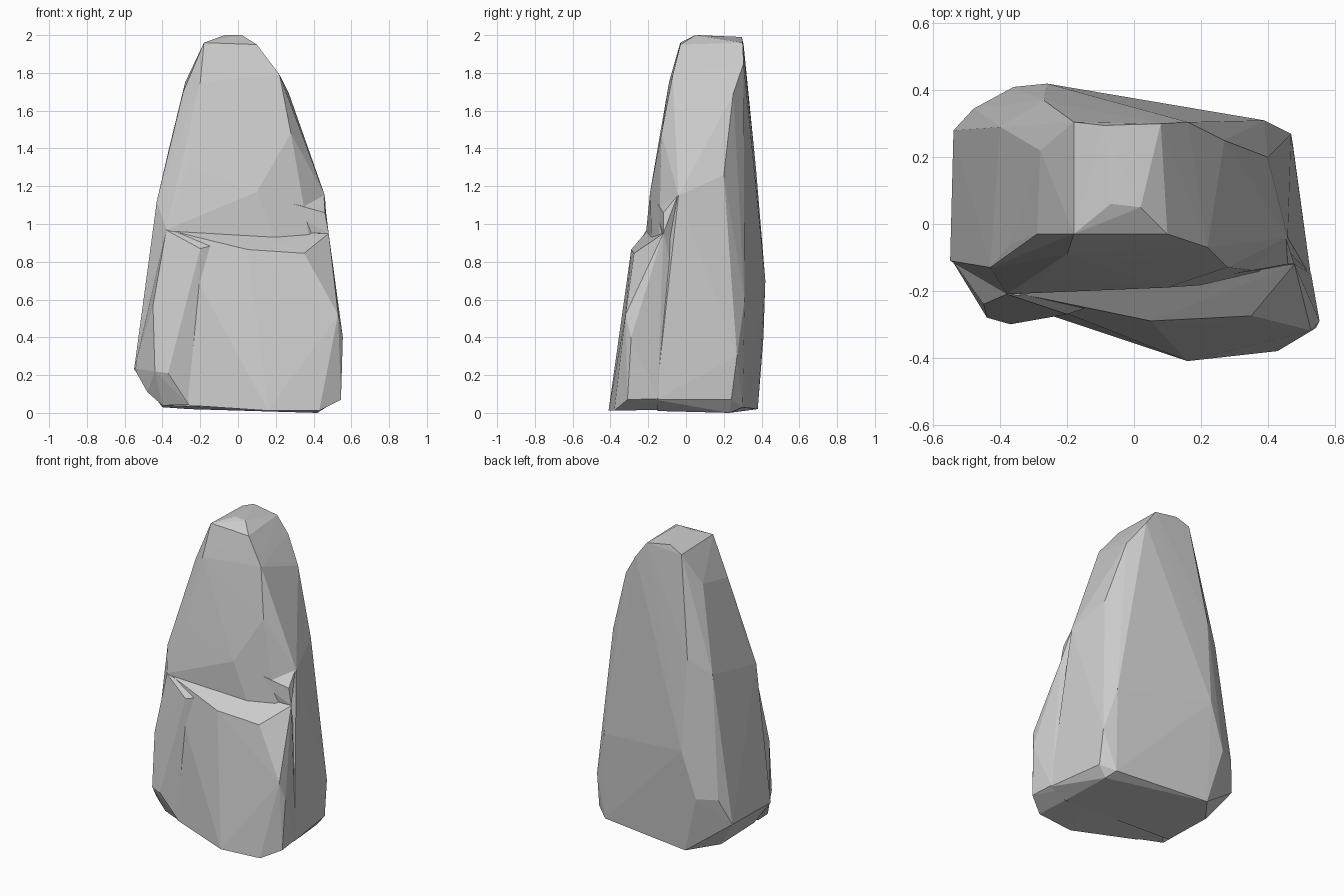
import bpy, bmesh


def hull(name, pts):
    """Faceted convex chunk of stone around a few corner points."""
    bm = bmesh.new()
    for p in pts:
        bm.verts.new(p)
    res = bmesh.ops.convex_hull(bm, input=bm.verts[:])
    loose = {e for e in res["geom_interior"] + res["geom_unused"]
             if isinstance(e, bmesh.types.BMVert)}
    bmesh.ops.delete(bm, geom=list(loose), context='VERTS')
    bmesh.ops.recalc_face_normals(bm, faces=bm.faces[:])
    me = bpy.data.meshes.new(name)
    bm.to_mesh(me)
    bm.free()
    ob = bpy.data.objects.new(name, me)
    bpy.context.collection.objects.link(ob)
    return ob


# main body: crown, sides, back and recessed front
rock = hull("standing_rock", [
    (-.18, -.03, 1.96), (.10, -.03, 1.95), (-.07, .06, 2), (.02, .05, 2),
    (-.09, .295, 1.99), (-.18, .305, 1.95), (.08, .30, 1.96),
    (.22, -.07, 1.79), (.16, .305, 1.85), (.27, .25, 1.69), (.28, -.13, 1.48),
    (.40, .20, 1.26), (.10, -.19, 1.17), (.46, -.04, 1.15),
    (-.28, .22, 1.75), (-.20, -.09, 1.75), (-.29, -.03, 1.70),
    (-.27, -.16, 1.31), (-.37, -.06, 1.38), (-.43, -.13, 1.12),
    (-.40, .29, 1.20), (-.27, .37, 1.30), (-.38, -.21, .97),
    (-.55, -.11, .23), (-.54, .28, .23), (-.48, .345, .40), (-.36, .41, .40),
    (-.26, .42, .70), (.39, .31, .60), (.47, .27, .30), (.475, .24, .07),
    (.53, -.16, .07), (.42, .23, 0), (.39, .30, .03), (-.26, .38, .02),
    (-.40, .20, .03), (-.40, -.15, .04), (.42, -.15, .01)])

# narrow shelf on the right at mid height
shelf = hull("mid_shelf", [
    (.10, -.185, 1.16), (.455, -.045, 1.15), (.46, -.12, 1.06),
    (.48, -.12, .95), (-.37, -.20, .97), (0, .1, 1.1), (.3, .1, .8),
    (-.2, 0, .8)])

# lower bulge, right of the crease
bulge = hull("lower_bulge_right", [
    (.48, -.12, .95), (-.36, -.205, .965), (-.08, -.235, .91), (.05, -.29, .865),
    (.35, -.275, .845), (.53, -.32, .52), (.555, -.29, .40), (.545, -.31, .07),
    (.43, -.38, .012), (.16, -.41, .012), (-.26, -.27, .04), (.53, -.15, .075),
    (.40, .1, .02), (-.2, .1, .05), (.3, .1, .8), (-.2, .1, .8)])

# lower bulge, left of the crease
left = hull("lower_bulge_left", [
    (-.38, -.21, .968), (-.08, -.23, .90), (-.20, -.27, .87), (-.45, -.24, .57),
    (-.44, -.28, .22), (-.37, -.30, .21), (-.26, -.265, .042), (-.40, -.20, .04),
    (-.48, -.18, .11), (-.55, -.10, .235), (-.1, .1, .06), (-.3, .1, .8),
    (.1, .1, .7)])

# fuse the chunks into one stone
bpy.context.view_layer.objects.active = rock
for part in (shelf, bulge, left):
    mod = rock.modifiers.new("fuse", 'BOOLEAN')
    mod.operation = 'UNION'
    mod.solver = 'EXACT'
    mod.object = part
    bpy.ops.object.modifier_apply(modifier=mod.name)
    bpy.data.objects.remove(part)
